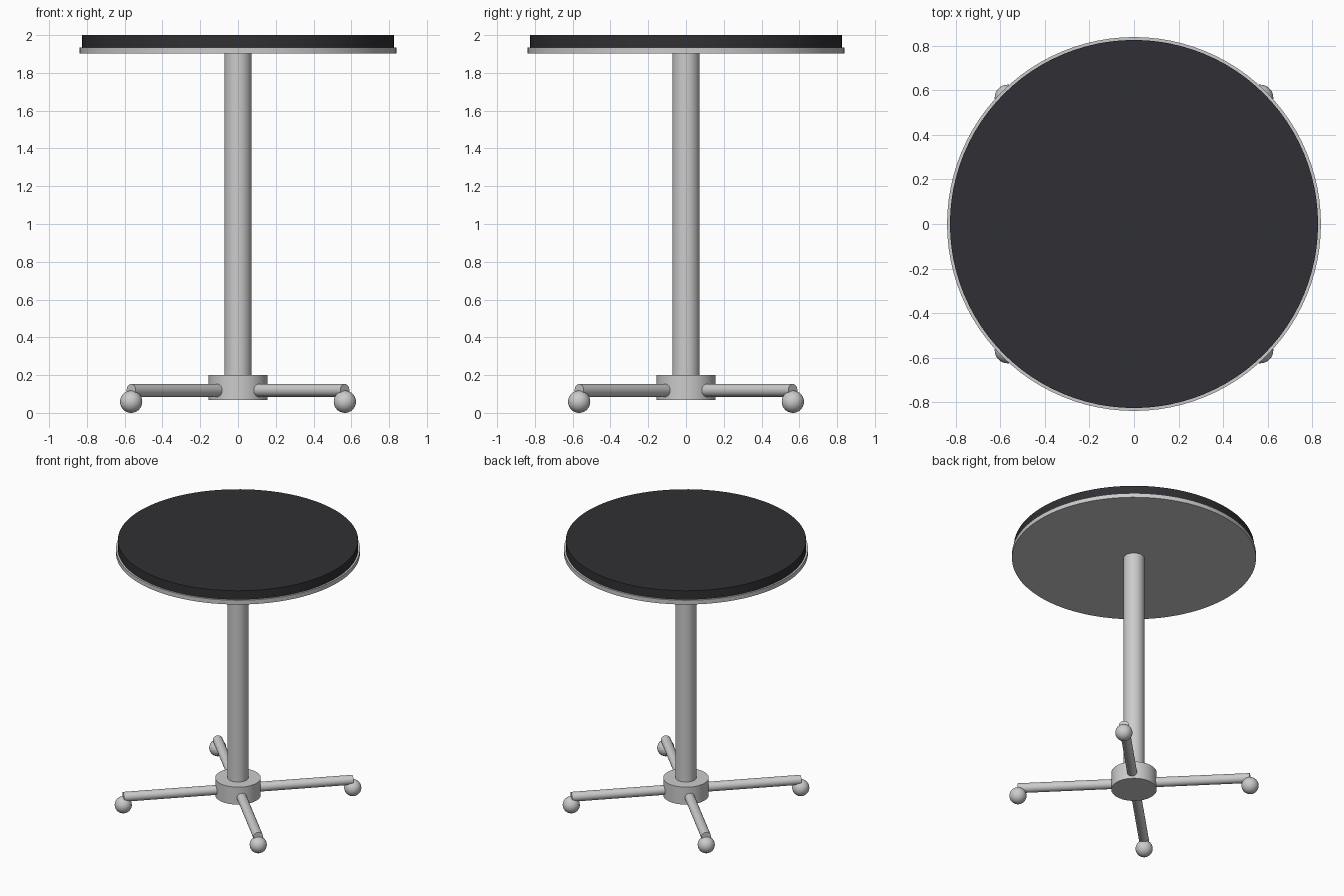
import bpy, math
from mathutils import Vector

if "Cube" in bpy.data.objects:
    bpy.data.objects.remove(bpy.data.objects["Cube"])


def colour(obj, rgba):
    mat = bpy.data.materials.new(obj.name + "_colour")
    mat.diffuse_color = rgba
    mat.use_nodes = True
    mat.node_tree.nodes["Principled BSDF"].inputs["Base Color"].default_value = mat.diffuse_color
    obj.data.materials.append(mat)


def cylinder(name, radius, z0, z1, sides=64):
    bpy.ops.mesh.primitive_cylinder_add(vertices=sides, radius=radius, depth=z1 - z0,
                                        location=(0, 0, (z0 + z1) / 2))
    obj = bpy.context.object
    obj.name = name
    bpy.ops.object.shade_smooth_by_angle(angle=math.radians(35))
    return obj


# Round top with a metal rim plate beneath it
top = cylinder("table_top", 0.825, 1.933, 2.0, 96)
colour(top, (0.03, 0.03, 0.035, 1))
cylinder("top_rim", 0.838, 1.902, 1.934, 96)

# Central column and base hub
cylinder("column", 0.072, 0.19, 1.91, 48)
cylinder("base_hub", 0.156, 0.068, 0.20, 48)

# Four diagonal legs with ball feet
LEG_LENGTH = 0.80
for i in range(4):
    angle = math.radians(45 + 90 * i)
    out = Vector((math.cos(angle), math.sin(angle), 0))
    centre = out * (LEG_LENGTH + 0.08) / 2
    bpy.ops.mesh.primitive_cylinder_add(vertices=32, radius=0.034, depth=LEG_LENGTH - 0.08,
                                        location=(centre.x, centre.y, 0.119),
                                        rotation=(0, math.pi / 2, angle))
    bpy.context.object.name = f"leg_{i + 1}"
    bpy.ops.object.shade_smooth_by_angle(angle=math.radians(35))

    foot = out * LEG_LENGTH
    bpy.ops.mesh.primitive_uv_sphere_add(segments=32, ring_count=16, radius=0.059,
                                         location=(foot.x, foot.y, 0.059))
    bpy.context.object.name = f"ball_foot_{i + 1}"
    bpy.ops.object.shade_smooth()
